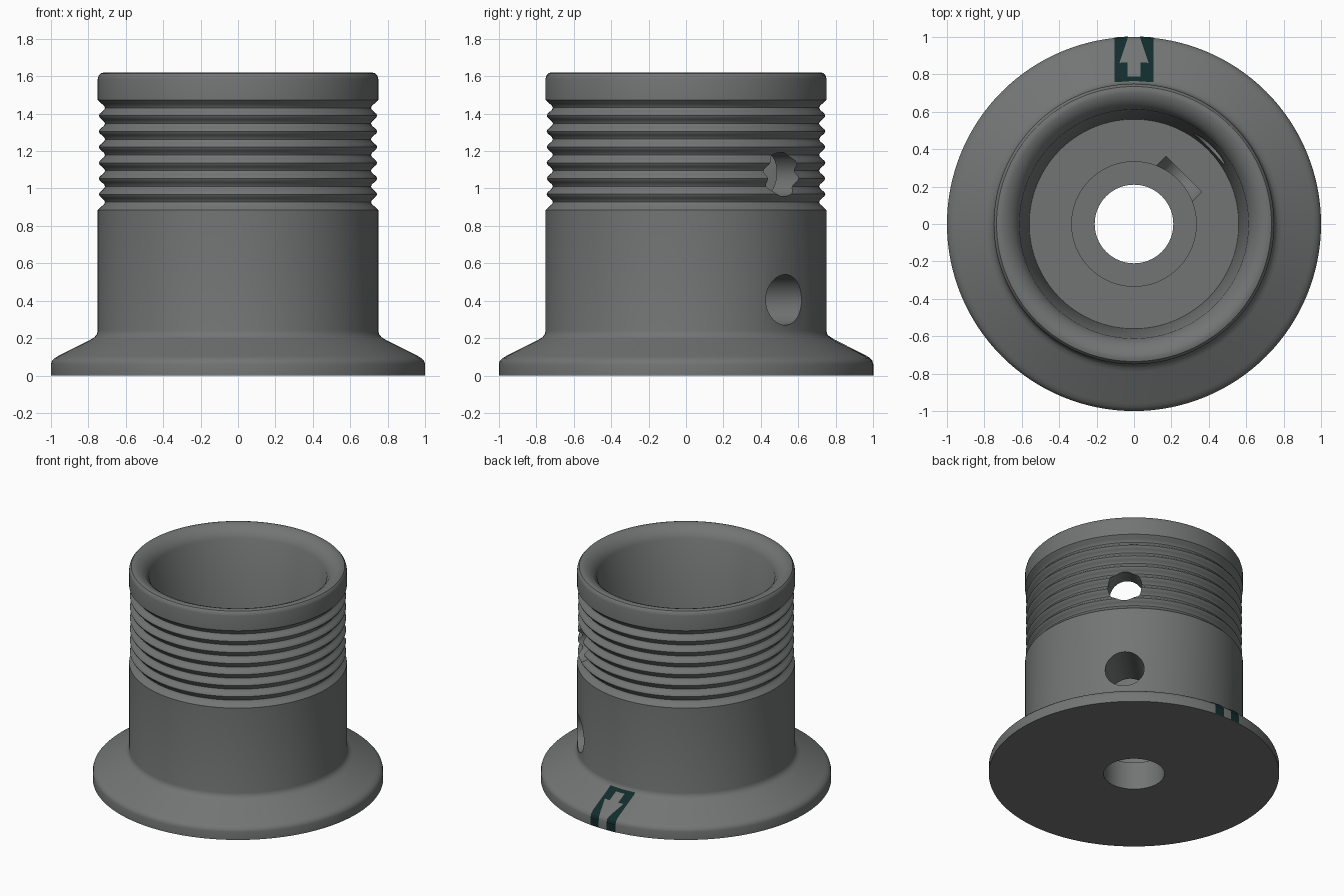
import bpy, bmesh, math
from mathutils import Matrix, Vector

if "Cube" in bpy.data.objects:
    bpy.data.objects.remove(bpy.data.objects["Cube"])


def material(name, rgb):
    m = bpy.data.materials.new(name)
    m.diffuse_color = (*rgb, 1)
    m.use_nodes = True
    m.node_tree.nodes["Principled BSDF"].inputs["Base Color"].default_value = m.diffuse_color
    return m


GREY = material("matte_grey", (0.17, 0.178, 0.175))
TEAL = material("dark_teal", (0.006, 0.025, 0.026))


def make_object(name, bm, mat):
    me = bpy.data.meshes.new(name)
    bm.to_mesh(me)
    bm.free()
    me.materials.append(mat)
    ob = bpy.data.objects.new(name, me)
    bpy.context.collection.objects.link(ob)
    return ob


# Flange profile, shared by the body and the painted marker
flange = [(1.0, 0.0), (1.0, 0.06), (0.995, 0.078), (0.98, 0.093), (0.96, 0.105),
          (0.79, 0.191), (0.768, 0.204), (0.755, 0.22), (0.75, 0.24)]

# Grip grooves: seven shallow waves
z0, z1, waves, steps = 0.905, 1.445, 7, 8
grooves = []
pitch = 0.084
for i in range(waves):
    for k in range(steps):
        z = 0.885 + pitch * (i + k / steps)
        grooves.append((0.7275 + 0.0165 * math.cos(2 * math.pi * k / steps), z))
grooves[0] = (0.75, 0.885)
grooves.append((0.75, 0.885 + pitch * waves))

# Rounded rim, tapered cup, hub recess and through bore
rim = [(0.75, 1.585), (0.746, 1.602), (0.735, 1.615), (0.718, 1.62), (0.70, 1.618),
       (0.67, 1.606), (0.64, 1.582), (0.612, 1.54)]
cup = [(0.56, 0.80), (0.333, 0.80), (0.333, 0.21), (0.21, 0.21), (0.21, 0.0)]

bm = bmesh.new()
verts = [bm.verts.new((r, 0, z)) for r, z in flange + grooves + rim + cup]
edges = [bm.edges.new((verts[i], verts[(i + 1) % len(verts)])) for i in range(len(verts))]
bmesh.ops.spin(bm, geom=verts + edges, cent=(0, 0, 0), axis=(0, 0, 1),
               angle=2 * math.pi, steps=128, use_merge=True, use_duplicate=False)
bmesh.ops.remove_doubles(bm, verts=bm.verts, dist=1e-5)
bmesh.ops.recalc_face_normals(bm, faces=bm.faces)
body = make_object("spool_body", bm, GREY)

DIAGONAL = Matrix.Rotation(math.pi / 4, 4, 'Z')


def radial_hole(name, radius, z, start, end):
    bm = bmesh.new()
    place = (DIAGONAL @ Matrix.Translation(((start + end) / 2, 0, z))
             @ Matrix.Rotation(math.pi / 2, 4, 'Y'))
    bmesh.ops.create_cone(bm, cap_ends=True, segments=48, radius1=radius,
                          radius2=radius, depth=end - start, matrix=place)
    return make_object(name, bm, GREY)


def radial_slot(name, x0, x1, width, z0, z1):
    bm = bmesh.new()
    place = (DIAGONAL @ Matrix.Translation(((x0 + x1) / 2, 0, (z0 + z1) / 2))
             @ Matrix.Diagonal((x1 - x0, width, z1 - z0, 1)))
    bmesh.ops.create_cube(bm, size=1, matrix=place)
    return make_object(name, bm, GREY)


# Two side holes and the open slot beside the hub recess
cutters = [radial_hole("lower_hole_cutter", 0.135, 0.405, 0.25, 1.0),
           radial_hole("upper_hole_cutter", 0.118, 1.075, 0.40, 1.0),
           radial_slot("slot_cutter", 0.24, 0.377, 0.27, 0.405, 0.95)]
bpy.context.view_layer.objects.active = body
body.select_set(True)
for c in cutters:
    mod = body.modifiers.new(c.name, 'BOOLEAN')
    mod.operation = 'DIFFERENCE'
    mod.solver = 'EXACT'
    mod.object = c
    bpy.ops.object.modifier_apply(modifier=mod.name)
for c in cutters:
    bpy.data.objects.remove(c, do_unlink=True)
bpy.ops.object.shade_smooth_by_angle(angle=math.radians(32))


# Painted marker: dark panel over the flange with an arrow left bare
def surface(x, r):
    """Point on the flange slope at sideways offset x and radius r."""
    for (ra, za), (rb, zb) in zip(flange[1:], flange[2:]):
        if ra >= r >= rb and ra > rb:
            z = za + (zb - za) * (ra - r) / (ra - rb)
            break
    else:
        z = flange[1][1]
    return Vector((x, math.sqrt(r * r - x * x), z + 0.004))


def arrow_half_width(r):
    if r < 0.79:
        return 0.0
    if r < 0.865:
        return 0.036
    return 0.078 - (r - 0.865) / 0.135 * 0.046


rows = [0.765, 0.78, 0.7899, 0.7901, 0.82, 0.8649, 0.8651, 0.90, 0.93,
        0.96, 0.98, 0.995, 1.0]
bm = bmesh.new()
for side in (-1, 1):
    strip = []
    for r in rows:
        strip.append([surface(side * w, r) for w in (arrow_half_width(r), 0.105)])
    # wrap down the outer edge of the flange
    for z in (0.06, 0.001):
        ring = []
        for w in (0.032, 0.105):
            ring.append(Vector((side * w, math.sqrt(1.003 ** 2 - w * w), z)))
        strip.append(ring)
    grid = [[bm.verts.new(p) for p in row] for row in strip]
    for a, b in zip(grid, grid[1:]):
        quad = [a[0], a[1], b[1], b[0]]
        bm.faces.new(quad if side > 0 else quad[::-1])
bmesh.ops.remove_doubles(bm, verts=bm.verts, dist=1e-5)
for f in bm.faces:
    f.normal_update()
    if f.normal.dot(Vector((0, 1, 1))) < 0:
        f.normal_flip()
marker = make_object("arrow_marker", bm, TEAL)
